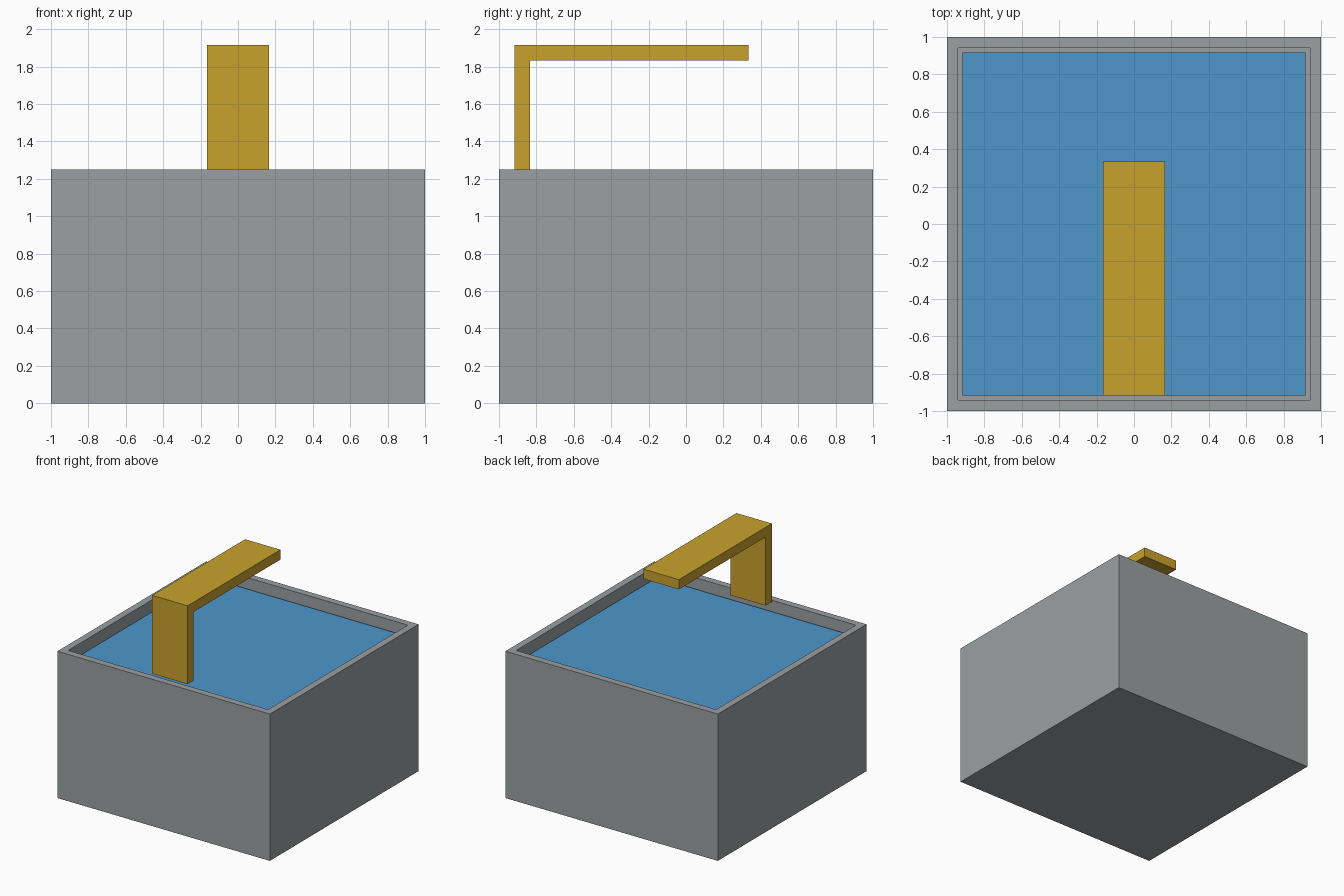
import bpy
import bmesh

if "Cube" in bpy.data.objects:
    bpy.data.objects.remove(bpy.data.objects["Cube"])

U = 1 / 12  # wall thickness, the module for every size


def material(name, rgb):
    """Flat colour given as 0-255 sRGB, stored as linear."""
    lin = [((c / 255 + 0.055) / 1.055) ** 2.4 for c in rgb]
    mat = bpy.data.materials.new(name)
    mat.diffuse_color = (*lin, 1)
    mat.use_nodes = True
    mat.node_tree.nodes["Principled BSDF"].inputs["Base Color"].default_value = mat.diffuse_color
    return mat


def make_object(name, bm, mat):
    bmesh.ops.recalc_face_normals(bm, faces=bm.faces)
    mesh = bpy.data.meshes.new(name)
    bm.to_mesh(mesh)
    bm.free()
    mesh.materials.append(mat)
    obj = bpy.data.objects.new(name, mesh)
    bpy.context.collection.objects.link(obj)
    return obj


def box(lo, hi):
    bm = bmesh.new()
    bmesh.ops.create_cube(bm, size=1)
    for v in bm.verts:
        v.co = [(hi[i] if v.co[i] > 0 else lo[i]) * U for i in range(3)]
    return bm


stone = material("grey stone", (155, 160, 162))
blue = material("water blue", (77, 151, 202))
gold = material("gold", (201, 162, 45))

# Basin: a block whose top is inset for the rim and pushed down to the floor
bm = box((-12, -12, 0), (12, 12, 15))
top = max(bm.faces, key=lambda f: f.calc_center_median().z)
bmesh.ops.inset_region(bm, faces=[top], thickness=U)
cavity = bmesh.ops.extrude_face_region(bm, geom=[top])
bmesh.ops.translate(bm, vec=(0, 0, -14 * U),
                    verts=[g for g in cavity["geom"] if isinstance(g, bmesh.types.BMVert)])
if top.is_valid:
    bmesh.ops.delete(bm, geom=[top], context="FACES_ONLY")
make_object("basin", bm, stone)

# Water: fills the basin to one wall thickness below the rim
make_object("water", box((-11, -11, 1), (11, 11, 14)), blue)

# Spout: L-shaped side profile extruded across x
profile = [(-11, 15), (-10, 15), (-10, 22), (4, 22), (4, 23), (-11, 23)]
bm = bmesh.new()
side = bm.faces.new([bm.verts.new((-2 * U, y * U, z * U)) for y, z in profile])
far = bmesh.ops.extrude_face_region(bm, geom=[side], use_keep_orig=True)
bmesh.ops.translate(bm, vec=(4 * U, 0, 0),
                    verts=[g for g in far["geom"] if isinstance(g, bmesh.types.BMVert)])
make_object("spout", bm, gold)
